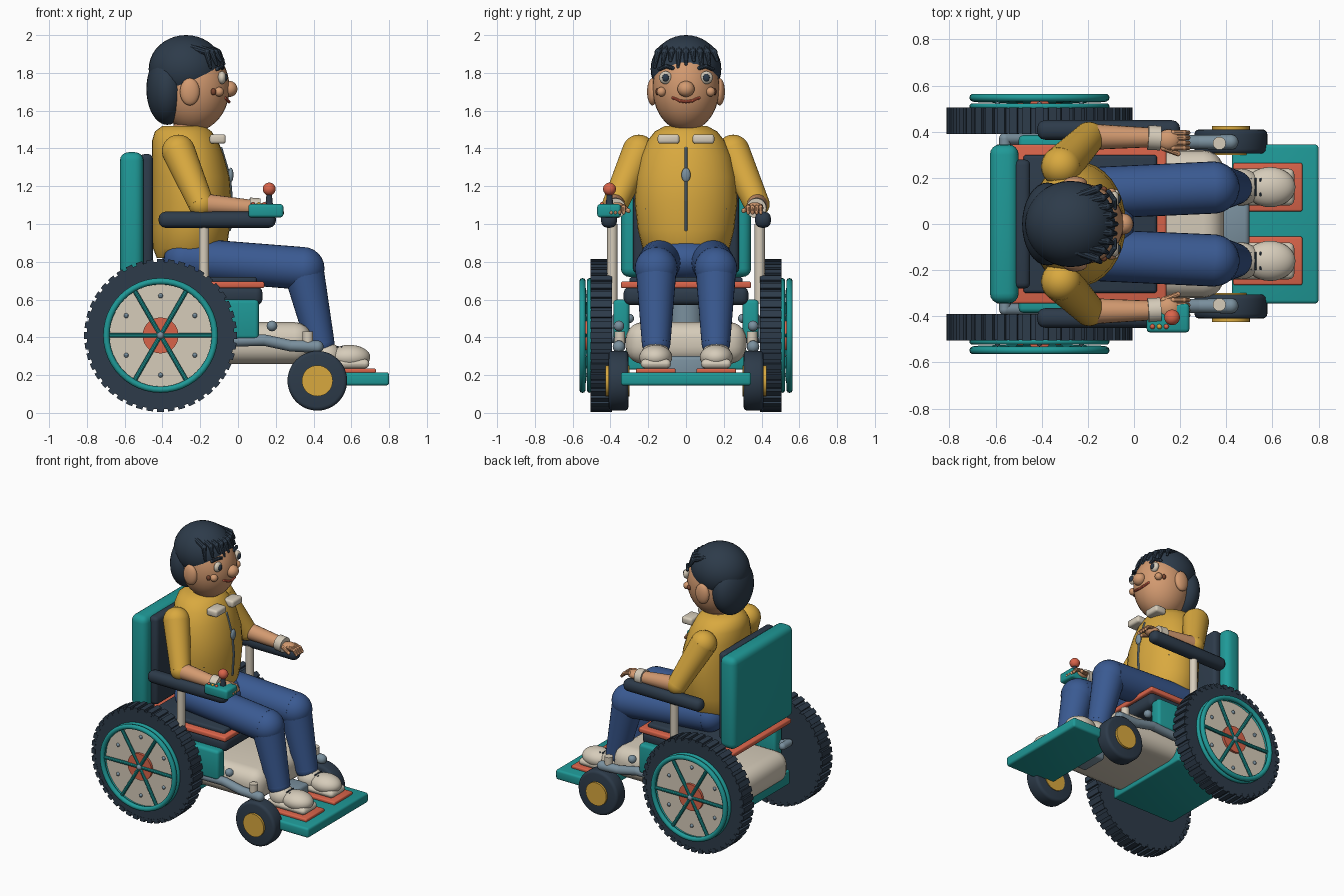
import bpy, bmesh, math
from mathutils import Vector, Matrix

cube = bpy.data.objects.get("Cube")
if cube:
    bpy.data.objects.remove(cube, do_unlink=True)


def material(name, hexcode):
    srgb = [int(hexcode[i:i + 2], 16) / 255 for i in (0, 2, 4)]
    col = [c / 12.92 if c < 0.04 else ((c + 0.055) / 1.055) ** 2.4 for c in srgb] + [1]
    m = bpy.data.materials.new(name)
    m.use_nodes = True
    m.diffuse_color = col
    m.node_tree.nodes["Principled BSDF"].inputs["Base Color"].default_value = col
    return m


NAVY = material("navy", "2D3B4A")
TEAL = material("teal", "1F9A98")
GOLD = material("mustard", "D9A93F")
BLUE = material("denim blue", "3A5A92")
SKIN = material("skin", "D39A70")
CREAM = material("cream", "D6CCBA")
CORAL = material("coral", "D9644A")
STEEL = material("steel", "7A909E")
BROWN = material("brown", "7A4630")


def finish(name, bm, mat, angle=35):
    bmesh.ops.recalc_face_normals(bm, faces=bm.faces)
    me = bpy.data.meshes.new(name)
    bm.to_mesh(me)
    bm.free()
    me.materials.append(mat)
    me.polygons.foreach_set("use_smooth", [True] * len(me.polygons))
    me.set_sharp_from_angle(angle=math.radians(angle))
    ob = bpy.data.objects.new(name, me)
    bpy.context.collection.objects.link(ob)
    return ob


def box(name, mat, lo, hi, bevel=0.015, seg=3):
    lo, hi = Vector(lo), Vector(hi)
    bm = bmesh.new()
    bmesh.ops.create_cube(bm, size=1, matrix=Matrix.Translation((lo + hi) / 2) @ Matrix.Diagonal((*(hi - lo), 1)))
    if bevel:
        bmesh.ops.bevel(bm, geom=bm.edges[:], offset=bevel, segments=seg, profile=0.5, affect='EDGES')
    return finish(name, bm, mat)


def ball(name, mat, c, r, tilt=0):
    r = (r, r, r) if isinstance(r, (int, float)) else r
    bm = bmesh.new()
    m = Matrix.Translation(c) @ Matrix.Rotation(tilt, 4, 'Y') @ Matrix.Diagonal((*r, 1))
    bmesh.ops.create_uvsphere(bm, u_segments=32, v_segments=20, radius=1, matrix=m)
    return finish(name, bm, mat)


def add_rod(bm, a, b, r1, r2, seg=20):
    a, b = Vector(a), Vector(b)
    rot = (b - a).to_track_quat('Z', 'Y').to_matrix().to_4x4()
    bmesh.ops.create_cone(bm, cap_ends=True, segments=seg, radius1=r1, radius2=r2, depth=(b - a).length,
                          matrix=Matrix.Translation((a + b) / 2) @ rot)


def rod(name, mat, a, b, r1, r2=None, seg=32):
    bm = bmesh.new()
    add_rod(bm, a, b, r1, r2 or r1, seg)
    return finish(name, bm, mat)


def limb(name, mat, pts, radii, seg=20):
    """Round-jointed tube through points."""
    bm = bmesh.new()
    for p, r in zip(pts, radii):
        bmesh.ops.create_uvsphere(bm, u_segments=seg, v_segments=12, radius=r, matrix=Matrix.Translation(p))
    for i in range(len(pts) - 1):
        add_rod(bm, pts[i], pts[i + 1], radii[i], radii[i + 1], seg)
    return finish(name, bm, mat)


def ring(name, mat, c, major, minor):
    """Torus around the y axis."""
    bm = bmesh.new()
    n, k = 48, 10
    grid = [[bm.verts.new(Vector(c) + Vector(((major + minor * math.cos(v)) * math.cos(u), minor * math.sin(v),
             (major + minor * math.cos(v)) * math.sin(u)))) for v in [math.tau * j / k for j in range(k)]]
            for u in [math.tau * i / n for i in range(n)]]
    for i in range(n):
        for j in range(k):
            bm.faces.new((grid[i][j], grid[i - 1][j], grid[i - 1][j - 1], grid[i][j - 1]))
    return finish(name, bm, mat, 60)


def loft(name, mat, rows, n=32):
    """Stacked ellipses: z, centre x, x radius, y radius."""
    bm = bmesh.new()
    rings = [[bm.verts.new((cx + rx * math.cos(math.tau * i / n), ry * math.sin(math.tau * i / n), z))
              for i in range(n)] for z, cx, rx, ry in rows]
    for a, b in zip(rings, rings[1:]):
        for i in range(n):
            bm.faces.new((a[i - 1], a[i], b[i], b[i - 1]))
    bm.faces.new(rings[0])
    bm.faces.new(rings[-1])
    return finish(name, bm, mat, 60)


# chair body
box("base_shell", CREAM, (-0.62, -0.32, 0.26), (0.39, 0.32, 0.48), 0.09, 5)
box("battery_tray", TEAL, (-0.6, -0.33, 0.23), (-0.1, 0.33, 0.33), 0.01)
box("seat_pan", NAVY, (-0.5, -0.33, 0.57), (0.13, 0.33, 0.67), 0.035)
box("seat_trim", CORAL, (-0.6, -0.345, 0.66), (0.14, 0.345, 0.695), 0.01)
box("seat_cushion", NAVY, (-0.48, -0.3, 0.68), (0.1, 0.3, 0.72), 0.015)
rod("seat_column", STEEL, (-0.2, 0, 0.45), (-0.2, 0, 0.6), 0.1)
box("backrest", TEAL, (-0.625, -0.345, 0.72), (-0.5, 0.345, 1.38), 0.045, 4)
box("back_cushion", NAVY, (-0.52, -0.28, 0.74), (-0.45, 0.28, 1.37), 0.025)
box("footplate", TEAL, (0.425, -0.345, 0.145), (0.8, 0.345, 0.215), 0.015)
box("footplate_bracket", STEEL, (0.33, -0.1, 0.17), (0.5, 0.1, 0.3), 0.02)
rod("rear_axle", STEEL, (-0.41, -0.42, 0.41), (-0.41, 0.42, 0.41), 0.04)

for s, side in ((1, "left"), (-1, "right")):
    def P(x, y, z):
        return (x, s * y, z)

    def sbox(name, mat, x0, x1, y0, y1, z0, z1, bevel):
        ya, yb = sorted((s * y0, s * y1))
        return box(f"{side}_{name}", mat, (x0, ya, z0), (x1, yb, z1), bevel)

    # big driven wheel
    hub = (-0.41, 0.41)
    bm = bmesh.new()
    add_rod(bm, P(hub[0], 0.392, hub[1]), P(hub[0], 0.503, hub[1]), 0.39, 0.39, 64)
    for i in range(44):
        turn = Matrix.Translation((hub[0], 0, hub[1])) @ Matrix.Rotation(math.tau * i / 44, 4, 'Y')
        bmesh.ops.create_cube(bm, size=1, matrix=turn @ Matrix.Translation(P(0, 0.448, 0.389))
                              @ Matrix.Diagonal((0.036, 0.114, 0.03, 1)))
    finish(f"{side}_tire", bm, NAVY)
    rod(f"{side}_wheel_disc", CREAM, P(hub[0], 0.45, hub[1]), P(hub[0], 0.518, hub[1]), 0.285, seg=48)
    ring(f"{side}_wheel_rim", TEAL, P(hub[0], 0.51, hub[1]), 0.29, 0.014)
    ring(f"{side}_push_ring", TEAL, P(hub[0], 0.548, hub[1]), 0.287, 0.017)
    rod(f"{side}_hub", CORAL, P(hub[0], 0.5, hub[1]), P(hub[0], 0.535, hub[1]), 0.095)
    spokes, bolts = bmesh.new(), bmesh.new()
    for i in range(6):
        a = math.tau * i / 6
        b = a + math.pi / 6
        add_rod(spokes, P(hub[0], 0.53, hub[1]),
                P(hub[0] + 0.285 * math.cos(a), 0.54, hub[1] + 0.285 * math.sin(a)), 0.012, 0.012, 10)
        bmesh.ops.create_uvsphere(bolts, u_segments=10, v_segments=8, radius=0.013, matrix=Matrix.Translation(
            P(hub[0] + 0.21 * math.cos(b), 0.518, hub[1] + 0.21 * math.sin(b))))
    finish(f"{side}_spokes", spokes, TEAL)
    finish(f"{side}_bolts", bolts, STEEL)
    ball(f"{side}_hub_cap", STEEL, P(hub[0], 0.535, hub[1]), 0.02)

    # caster and its arm
    sbox("motor_box", TEAL, -0.5, 0.11, 0.3, 0.385, 0.39, 0.6, 0.02)
    limb(f"{side}_caster_arm", STEEL, [P(-0.05, 0.35, 0.38), P(0.14, 0.355, 0.385), P(0.28, 0.355, 0.355),
                                       P(0.42, 0.355, 0.35)], [0.03, 0.03, 0.03, 0.033])
    limb(f"{side}_rear_strut", STEEL, [P(-0.56, 0.3, 0.5), P(-0.56, 0.37, 0.5), P(-0.42, 0.37, 0.45)], [0.025] * 3)
    ball(f"{side}_arm_joint", STEEL, P(0.18, 0.355, 0.46), 0.028)
    rod(f"{side}_caster_post", CREAM, P(0.37, 0.35, 0.34), P(0.37, 0.35, 0.43), 0.028)
    bm = bmesh.new()
    add_rod(bm, P(0.42, 0.305, 0.17), P(0.42, 0.41, 0.17), 0.158, 0.158, 48)
    rims = [e for e in bm.edges if abs(e.verts[0].co.y - e.verts[1].co.y) < 0.001]
    bmesh.ops.bevel(bm, geom=rims, offset=0.02, segments=3, profile=0.5, affect='EDGES')
    finish(f"{side}_caster_tire", bm, NAVY)
    rod(f"{side}_caster_cap", GOLD, P(0.42, 0.3, 0.17), P(0.42, 0.425, 0.17), 0.082)

    # armrest
    sbox("armrest", NAVY, -0.42, 0.2, 0.365, 0.45, 0.98, 1.065, 0.035)
    rod(f"{side}_armrest_post", CREAM, P(-0.18, 0.39, 0.58), P(-0.18, 0.39, 1.0), 0.027)
    sbox("foot_pad", CORAL, 0.43, 0.73, 0.055, 0.265, 0.21, 0.235, 0.008)

    # legs and shoes
    limb(f"{side}_thigh", BLUE, [P(-0.28, 0.13, 0.815), P(0.345, 0.158, 0.765)], [0.112, 0.113], 32)
    limb(f"{side}_shin", BLUE, [P(0.345, 0.158, 0.765), P(0.435, 0.158, 0.37)], [0.108, 0.076], 32)
    ball(f"{side}_shoe_heel", CREAM, P(0.465, 0.16, 0.30), (0.085, 0.08, 0.075))
    ball(f"{side}_shoe_toe", CREAM, P(0.59, 0.16, 0.295), (0.11, 0.087, 0.065))
    sbox("shoe_sole", CREAM, 0.39, 0.695, 0.08, 0.24, 0.235, 0.285, 0.024)
    for i in range(3):
        x = 0.505 + 0.022 * i
        limb(f"{side}_lace_{i + 1}", NAVY, [P(x, 0.125, 0.352 - 0.002 * i), P(x, 0.195, 0.352 - 0.002 * i)], [0.005] * 2, 8)

    # arms and hands
    limb(f"{side}_sleeve", GOLD, [P(-0.315, 0.25, 1.385), P(-0.195, 0.375, 1.105)], [0.088, 0.068], 32)
    limb(f"{side}_forearm", SKIN, [P(-0.18, 0.378, 1.105), P(0.08, 0.375, 1.085)], [0.056, 0.042])
    rod(f"{side}_cuff", CREAM, P(0.06, 0.375, 1.087), P(0.115, 0.372, 1.083), 0.053)
    ball(f"{side}_palm", SKIN, P(0.15, 0.365, 1.085), (0.05, 0.045, 0.03))
    for i in range(4):
        y = 0.33 + 0.022 * i
        limb(f"{side}_finger_{i + 1}", SKIN, [P(0.17, y, 1.095), P(0.215, y, 1.085), P(0.235, y, 1.06)],
             [0.012, 0.012, 0.01], 10)
    limb(f"{side}_thumb", SKIN, [P(0.13, 0.33, 1.085), P(0.19, 0.305, 1.07)], [0.015, 0.012], 10)

    # collar, pocket seams and facial features
    collar = sbox("collar", CREAM, -0.15, -0.065, 0.035, 0.15, 1.425, 1.475, 0.015)
    limb(f"{side}_pocket_seam", NAVY, [P(-0.125, 0.21, 1.08), P(-0.12, 0.185, 1.22)], [0.006] * 2, 8)
    ball(f"{side}_ear", SKIN, P(-0.255, 0.178, 1.7), (0.052, 0.028, 0.072))
    ball(f"{side}_eye", CREAM, P(-0.085, 0.108, 1.775), (0.022, 0.034, 0.034))
    ball(f"{side}_pupil", NAVY, P(-0.066, 0.108, 1.775), (0.01, 0.018, 0.02))
    limb(f"{side}_brow", NAVY, [P(-0.085, 0.07, 1.825), P(-0.085, 0.105, 1.835), P(-0.11, 0.14, 1.82)], [0.011] * 3, 10)
    ball(f"{side}_cheek", SKIN, P(-0.1, 0.13, 1.7), 0.025)
    ball(f"{side}_cheek_spot", BROWN, P(-0.13, 0.15, 1.7), (0.014, 0.012, 0.018))

# joystick
box("joystick_box", TEAL, (0.055, -0.47, 1.035), (0.24, -0.345, 1.105), 0.015)
rod("joystick_stem", NAVY, (0.165, -0.405, 1.1), (0.165, -0.405, 1.18), 0.02, 0.012)
ball("joystick_knob", CORAL, (0.165, -0.405, 1.185), 0.034)
for i, m in enumerate((CORAL, GOLD, CORAL)):
    ball(f"control_button_{i + 1}", m, (0.08 + 0.03 * i, -0.445, 1.105), 0.011)

# jacket and hips
loft("jacket", GOLD, [(0.82, -0.26, 0.17, 0.19), (0.87, -0.255, 0.195, 0.23), (0.97, -0.25, 0.205, 0.255),
                      (1.12, -0.245, 0.21, 0.272), (1.25, -0.25, 0.205, 0.265), (1.36, -0.265, 0.19, 0.24),
                      (1.44, -0.28, 0.175, 0.205), (1.49, -0.29, 0.15, 0.165), (1.52, -0.29, 0.11, 0.11)])
ball("hips", BLUE, (-0.2, 0, 0.81), (0.2, 0.225, 0.125))
limb("zipper", STEEL, [(-0.09, 0, 1.4), (-0.045, 0, 1.25), (-0.034, 0, 1.12), (-0.044, 0, 0.97)], [0.008] * 4, 10)
ball("zipper_pull", STEEL, (-0.038, 0, 1.26), (0.014, 0.024, 0.038))
rod("neck", SKIN, (-0.26, 0, 1.46), (-0.25, 0, 1.6), 0.085)

# head and hair
ball("head", SKIN, (-0.235, 0, 1.72), (0.19, 0.177, 0.23))
ball("nose", SKIN, (-0.045, 0, 1.715), (0.042, 0.045, 0.042))
limb("smile", CORAL, [(-0.068, -0.068, 1.668), (-0.052, -0.035, 1.652), (-0.048, 0, 1.647), (-0.052, 0.035, 1.652),
                      (-0.068, 0.068, 1.668)], [0.008] * 5, 10)
ball("hair_cap", NAVY, (-0.275, 0, 1.82), (0.198, 0.187, 0.18))
ball("hair_back", NAVY, (-0.375, 0, 1.715), (0.11, 0.18, 0.19))
for i in range(9):
    t = (i - 4) / 4
    tip = 1.83 + 0.018 * (i % 3)
    limb(f"fringe_{i + 1}", NAVY, [(-0.22 - 0.03 * abs(t), 0.12 * t, 1.965 - 0.03 * t * t),
                                   (-0.105 - 0.06 * t * t, 0.15 * t, 1.91),
                                   (-0.075 - 0.07 * t * t, 0.165 * t, tip)], [0.018, 0.017, 0.009], 10)
